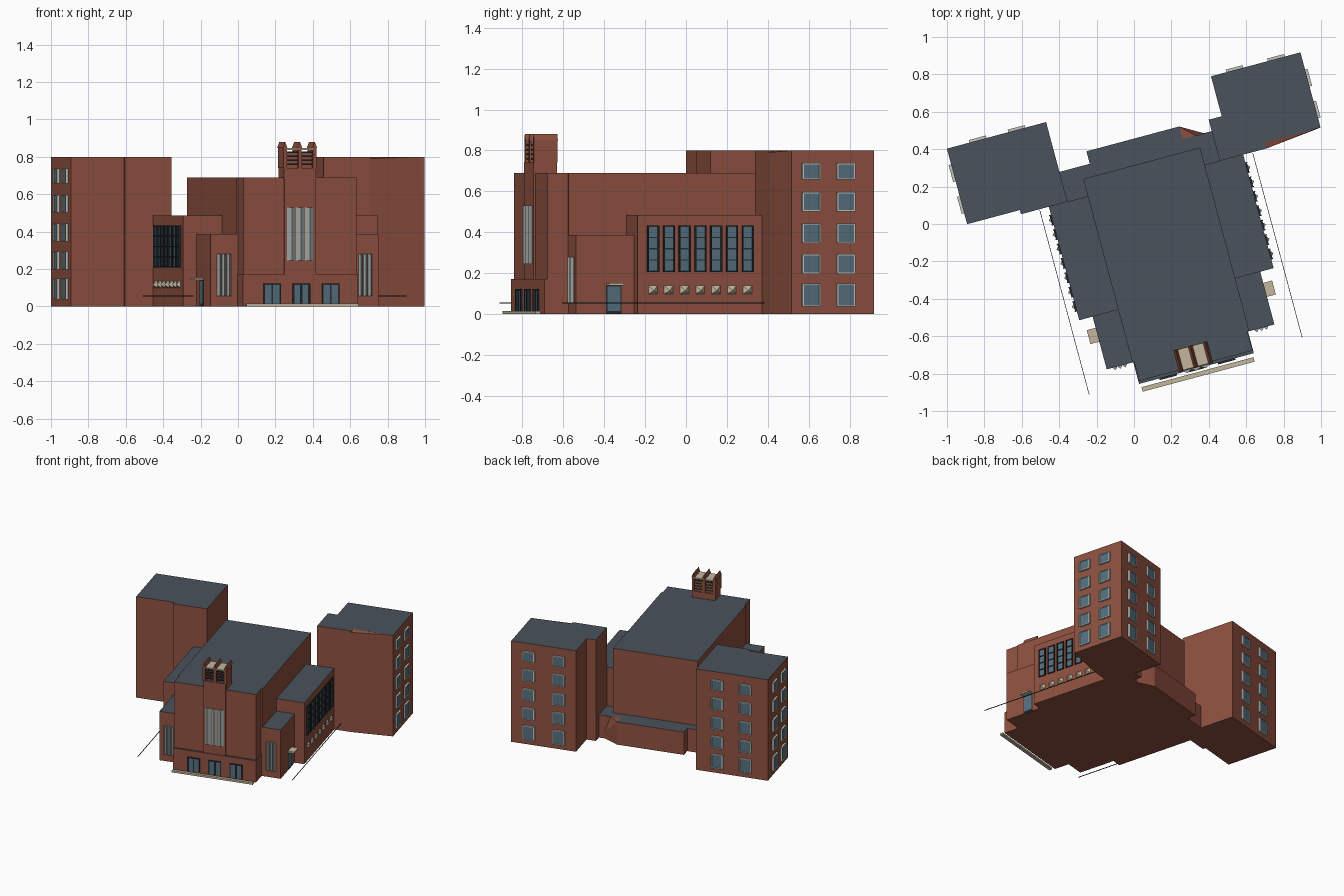
import bpy, bmesh, math

if "Cube" in bpy.data.objects:
    bpy.data.objects.remove(bpy.data.objects["Cube"])

TURN = math.radians(15)      # whole building is turned on the site
MID = 0.122                  # mirror axis of the hall


def mat(name, r, g, b):
    m = bpy.data.materials.new(name)
    m.diffuse_color = (r, g, b, 1)
    m.use_nodes = True
    m.node_tree.nodes["Principled BSDF"].inputs["Base Color"].default_value = m.diffuse_color
    return m


BRICK = mat("brick", .27, .08, .05)
ROOF = mat("slate_roof", .07, .085, .105)
GLASS = mat("glass", .09, .16, .21)
FRAME = mat("pale_frame", .55, .55, .5)
DARK = mat("dark_metal", .02, .025, .03)
CREAM = mat("cream_stone", .55, .47, .34)
PANE = mat("tall_pane", .33, .36, .35)


def finish(name, bm, mats):
    bmesh.ops.recalc_face_normals(bm, faces=bm.faces)
    if len(mats) > 1:
        for f in bm.faces:
            f.material_index = int(f.normal.z > .9)
    me = bpy.data.meshes.new(name)
    bm.to_mesh(me)
    bm.free()
    for m in mats:
        me.materials.append(m)
    ob = bpy.data.objects.new(name, me)
    ob.rotation_euler.z = TURN
    bpy.context.collection.objects.link(ob)


def prism(name, pts, z0, z1, *mats):
    bm = bmesh.new()
    f = bm.faces.new([bm.verts.new((x, y, z0)) for x, y in pts])
    ext = bmesh.ops.extrude_face_region(bm, geom=[f])["geom"]
    vs = [v for v in ext if isinstance(v, bmesh.types.BMVert)]
    bmesh.ops.translate(bm, verts=vs, vec=(0, 0, z1 - z0))
    finish(name, bm, mats)


def box(name, x0, x1, y0, y1, z0, z1, *mats):
    prism(name, [(x0, y0), (x1, y0), (x1, y1), (x0, y1)], z0, z1, *mats)


def hull(name, pts, *mats):
    bm = bmesh.new()
    for p in pts:
        bm.verts.new(p)
    bmesh.ops.convex_hull(bm, input=bm.verts)
    finish(name, bm, mats)


def mass(name, x0, x1, y0, y1, h):
    box(name, x0, x1, y0, y1, 0, h, BRICK, ROOF)


def sided(name, s, a, b, *rest):
    x0, x1 = sorted((MID + s * a, MID + s * b))
    box(name, x0, x1, *rest)


# Hall, front block, entrance and low rear range
mass("hall", -.2, .447, -.713, .303, .69)
mass("front_block", -.19, .437, -.818, -.7, .69)
mass("entrance_range", -.195, .44, -.833, -.7, .172)
mass("front_bay", .036, .207, -.828, -.75, .74)
mass("rear_range", -.145, .37, .2, .441, .18)
mass("rear_link", -.32, .54, .19, .372, .18)
hull("rear_corner_slope", [(.368, .441, 0), (.537, .343, 0), (.36, .34, 0),
                           (.368, .441, .18), (.36, .34, .18), (.44, .372, .18)], BRICK)

# Left and right accommodation blocks
mass("left_block", -.862, -.313, .23, .648, .8)
mass("left_block_step", -.57, -.313, .207, .4, .8)
mass("right_block", .602, 1.097, .24, .656, .8)
mass("right_block_step", .53, .79, .207, .435, .8)
hull("right_block_slope", [(.79, .207, 0), (1.097, .24, 0), (.78, .25, 0),
                           (.79, .207, .79), (.79, .24, .8), (1.09, .242, .8)], BRICK)

# Side aisles and porch wings, mirrored
for s, side in ((-1, "left_"), (1, "right_")):
    sided(side + "aisle", s, .3, .538, -.421, .207, 0, .485, BRICK, ROOF)
    sided(side + "porch_wing", s, .3, .464, -.713, -.4, 0, .387, BRICK, ROOF)
    sided(side + "porch_door", s, .45, .467, -.555, -.49, .015, .135, GLASS)
    sided(side + "porch_door_frame", s, .45, .465, -.562, -.483, 0, .14, DARK)
    sided(side + "porch_canopy", s, .45, .513, -.56, -.483, .14, .152, CREAM)
    sided(side + "rail", s, .588, .591, -.818, .203, .052, .057, DARK)
    for i in range(7):
        y = -.344 + .0797 * i
        # Aisle window: glass, jambs, cross bars
        sided(side + "aisle_glass", s, .53, .541, y - .026, y + .026, .21, .43, GLASS)
        for j in (-1, 1):
            e = y + j * .026
            sided(side + "aisle_jamb", s, .53, .549, e - .003, e + .003, .207, .433, DARK)
        for k in range(5):
            z = .21 + .055 * k
            sided(side + "aisle_bar", s, .53, .546, y - .026, y + .026, z - .003, z + .003, DARK)
        # Faceted light box below each window
        a, b = MID + s * .535, MID + s * .558
        hull(side + "light_box", [(a, y + p, z) for p in (-.026, .026) for z in (.097, .143)]
             + [(b, y, .115)], CREAM)


# Tall pleated windows: three folded strips each
def pleats(name, cx, w, y, z0, z1):
    for i in range(3):
        x = cx - w / 2 + w * i / 3
        prism(name, [(x + .002, y + .01), (x + .002, y - .003), (x + w / 6, y - .016),
                     (x + w / 3 - .002, y - .003), (x + w / 3 - .002, y + .01)], z0, z1, PANE)


pleats("bay_window", MID, .15, -.828, .245, .53)
for s in (-1, 1):
    pleats("wing_window", MID + s * .391, .08, -.713, .055, .28)

# Entrance doors and step
for i in (-1, 0, 1):
    c = .127 + i * .162
    box("entrance_door", c - .046, c + .046, -.837, -.82, .012, .12, GLASS)
    for j in (-1, 0, 1):
        e = c + j * .044
        box("door_post", e - .004, e + .004, -.842, -.82, .012, .122, DARK)
    box("door_head", c - .048, c + .048, -.842, -.82, .115, .122, DARK)
box("front_step", -.187, .432, -.878, -.853, 0, .015, CREAM)

# Louvred lantern over the bay
box("lantern_base", .034, .21, -.823, -.708, .68, .74, BRICK, ROOF)
box("lantern_core", .044, .2, -.805, -.715, .74, .825, BRICK)
for i in range(4):
    z = .755 + i * .022
    box("lantern_louvre", .037, .207, -.82, -.711, z, z + .008, DARK)
box("lantern_roof", .036, .208, -.823, -.709, .836, .846, CREAM)
for c in (.04, .122, .204):
    box("lantern_fin", c - .009, c + .009, -.826, -.706, .74, .85, BRICK)
    hull("lantern_fin_ridge", [(c + dx, y, z) for y in (-.826, -.706)
                               for dx, z in ((-.012, .848), (.012, .848), (0, .88))], BRICK)

# Five storeys of windows on the outer and rear faces of both blocks
ROWS = [(.04, .147), (.2, .29), (.35, .44), (.505, .593), (.66, .735)]
W = .043
for z0, z1 in ROWS:
    for x, s in ((1.097, 1), (-.862, -1)):
        for c in (.338, .514):
            xs = sorted((x - s * .01, x + s * .009))
            box("block_window_glass", *xs, c - W, c + W, z0, z1, GLASS)
            xs = sorted((x - s * .01, x + s * .014))
            for j in (-1, 1):
                e = c + j * W
                box("block_window_jamb", *xs, e - .004, e + .004, z0, z1, FRAME)
            for z in (z0, z1):
                box("block_window_sill", *xs, c - W, c + W, z - .003, z + .003, FRAME)
    for y, cs in ((.656, (.734, .963)), (.648, (-.475, -.69))):
        for c in cs:
            box("rear_window_glass", c - W, c + W, y - .01, y + .009, z0, z1, GLASS)
            for j in (-1, 1):
                e = c + j * W
                box("rear_window_jamb", e - .004, e + .004, y - .01, y + .014, z0, z1, FRAME)
            for z in (z0, z1):
                box("rear_window_sill", c - W, c + W, y - .01, y + .014, z - .003, z + .003, FRAME)
